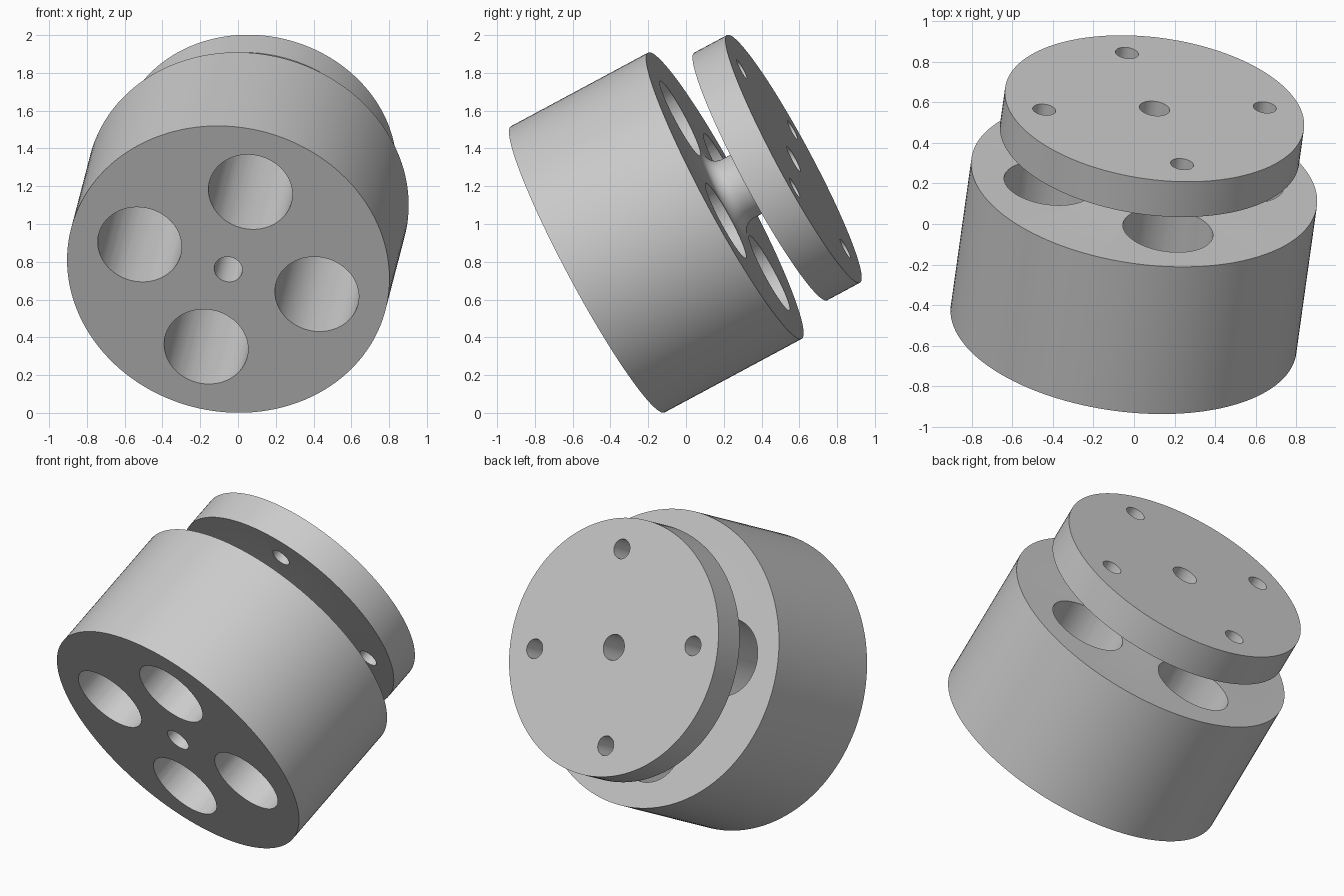
import bpy, bmesh
from math import sin, cos, pi, radians
from mathutils import Vector, Matrix

if "Cube" in bpy.data.objects:
    bpy.data.objects.remove(bpy.data.objects["Cube"])

# tilted frame: n = spool axis, u = direction of the first hole
n = Vector((0.1225, 0.8745, 0.4695)).normalized()
u = Vector((0.241, -0.485, 0.842))
u = (u - n * u.dot(n)).normalized()
v = n.cross(u)
frame = Matrix.Translation((-0.0515, -0.52, 0.76)) @ Matrix((u, v, n)).transposed().to_4x4()

SEG = 128
BASE_R, BASE_H = 0.86, 0.83
DISC_R, DISC_LOW, DISC_TOP = 0.744, 1.047, 1.246
NECK_R, FILLET, BORE_R = 0.177, 0.08, 0.075


def make_object(name, bm):
    bmesh.ops.recalc_face_normals(bm, faces=bm.faces)
    mesh = bpy.data.meshes.new(name)
    bm.to_mesh(mesh)
    bm.free()
    obj = bpy.data.objects.new(name, mesh)
    bpy.context.collection.objects.link(obj)
    obj.matrix_world = frame
    return obj


def fillet(z, start, end):
    """Concave quarter arc between the neck and a flat face."""
    c = NECK_R + FILLET
    return [(c - FILLET * cos(a), z + FILLET * sin(a))
            for a in (start + (end - start) * i / 8 for i in range(9))]


# body: one lathed section with base, filleted neck, top disc and bore
profile = [(BORE_R, 0), (BASE_R, 0), (BASE_R, BASE_H)]
profile += fillet(BASE_H + FILLET, -pi / 2, 0)
profile += fillet(DISC_LOW - FILLET, 0, pi / 2)
profile += [(DISC_R, DISC_LOW), (DISC_R, DISC_TOP), (BORE_R, DISC_TOP)]

bm = bmesh.new()
rings = [[bm.verts.new((r * cos(2 * pi * k / SEG), r * sin(2 * pi * k / SEG), z))
          for r, z in profile] for k in range(SEG)]
for k in range(SEG):
    a, b = rings[k], rings[(k + 1) % SEG]
    for i in range(len(profile)):
        j = (i + 1) % len(profile)
        bm.faces.new((a[i], b[i], b[j], a[j]))
body = make_object("spool_body", bm)

# hole cutters: four large through the base, four small through the disc
bm = bmesh.new()
for dist, radius, low, high in ((0.487, 0.224, -0.1, 0.93), (0.565, 0.057, 0.95, 1.4)):
    for k in range(4):
        place = Matrix.Rotation(k * pi / 2, 4, 'Z') @ Matrix.Translation((dist, 0, (low + high) / 2))
        bmesh.ops.create_cone(bm, cap_ends=True, segments=64, radius1=radius,
                              radius2=radius, depth=high - low, matrix=place)
cutter = make_object("hole_cutter", bm)
cutter.hide_render = True

bpy.context.view_layer.objects.active = body
body.select_set(True)
mod = body.modifiers.new("holes", 'BOOLEAN')
mod.operation = 'DIFFERENCE'
mod.solver = 'EXACT'
mod.object = cutter
bpy.ops.object.modifier_apply(modifier=mod.name)
bpy.data.objects.remove(cutter)
bpy.ops.object.shade_smooth_by_angle(angle=radians(30))
